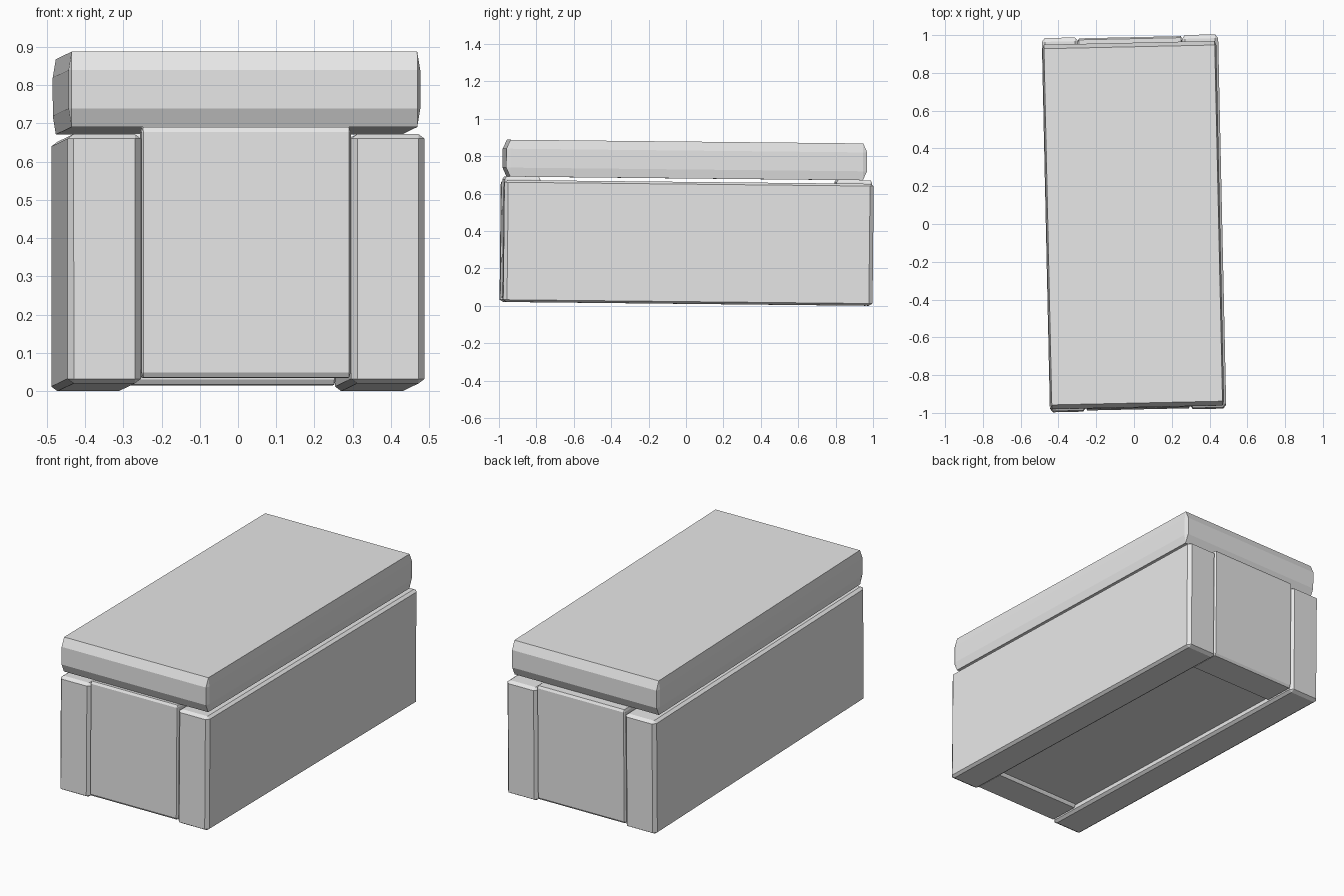
import bpy, bmesh, math
from itertools import product
from mathutils import Matrix, Vector

cube = bpy.data.objects.get("Cube")
if cube:
    bpy.data.objects.remove(cube, do_unlink=True)

# Plain stone material
stone = bpy.data.materials.new("grey stone")
stone.use_nodes = True
grey = (0.8, 0.8, 0.8, 1)
stone.diffuse_color = grey
stone.node_tree.nodes["Principled BSDF"].inputs["Base Color"].default_value = grey

# The whole chest is slightly turned and its front end slightly raised
lean = (Matrix.Translation((0, 0, 0.01))
        @ Matrix.Rotation(math.radians(1.25), 4, "Z")
        @ Matrix.Rotation(math.radians(-0.6), 4, "X"))


def chamfered_block(name, centre, size, chamfer):
    """Block whose edges are cut back by a different amount along each axis."""
    bm = bmesh.new()
    for signs in product((-1, 1), repeat=3):
        for full in range(3):
            bm.verts.new([s * (size[i] / 2 - (0 if i == full else chamfer[i]))
                          for i, s in enumerate(signs)])
    bmesh.ops.convex_hull(bm, input=bm.verts)
    bmesh.ops.dissolve_limit(bm, angle_limit=math.radians(0.5),
                             verts=bm.verts, edges=bm.edges)
    bmesh.ops.recalc_face_normals(bm, faces=bm.faces)
    mesh = bpy.data.meshes.new(name)
    bm.to_mesh(mesh)
    bm.free()
    mesh.materials.append(stone)
    obj = bpy.data.objects.new(name, mesh)
    bpy.context.collection.objects.link(obj)
    obj.matrix_world = lean @ Matrix.Translation(Vector(centre))
    return obj


# Long side slabs
for side, label in ((-1, "right"), (1, "left")):
    chamfered_block(label + "_side_slab", (side * 0.371, 0, 0.326),
                    (0.192, 1.975, 0.652), (0.016, 0.02, 0.012))

# End slabs set between the sides, slightly higher
for end, label in ((-1, "front"), (1, "back")):
    chamfered_block(label + "_end_slab", (0, end * 0.887, 0.343),
                    (0.548, 0.19, 0.655), (0.005, 0.008, 0.013))

# Recessed floor
chamfered_block("floor", (0, 0, 0.075), (0.56, 1.65, 0.08), (0.004, 0.004, 0.004))

# Heavy lid with tall, shallow chamfers
chamfered_block("lid", (-0.004, -0.014, 0.769), (0.92, 1.93, 0.197),
                (0.008, 0.022, 0.048))
